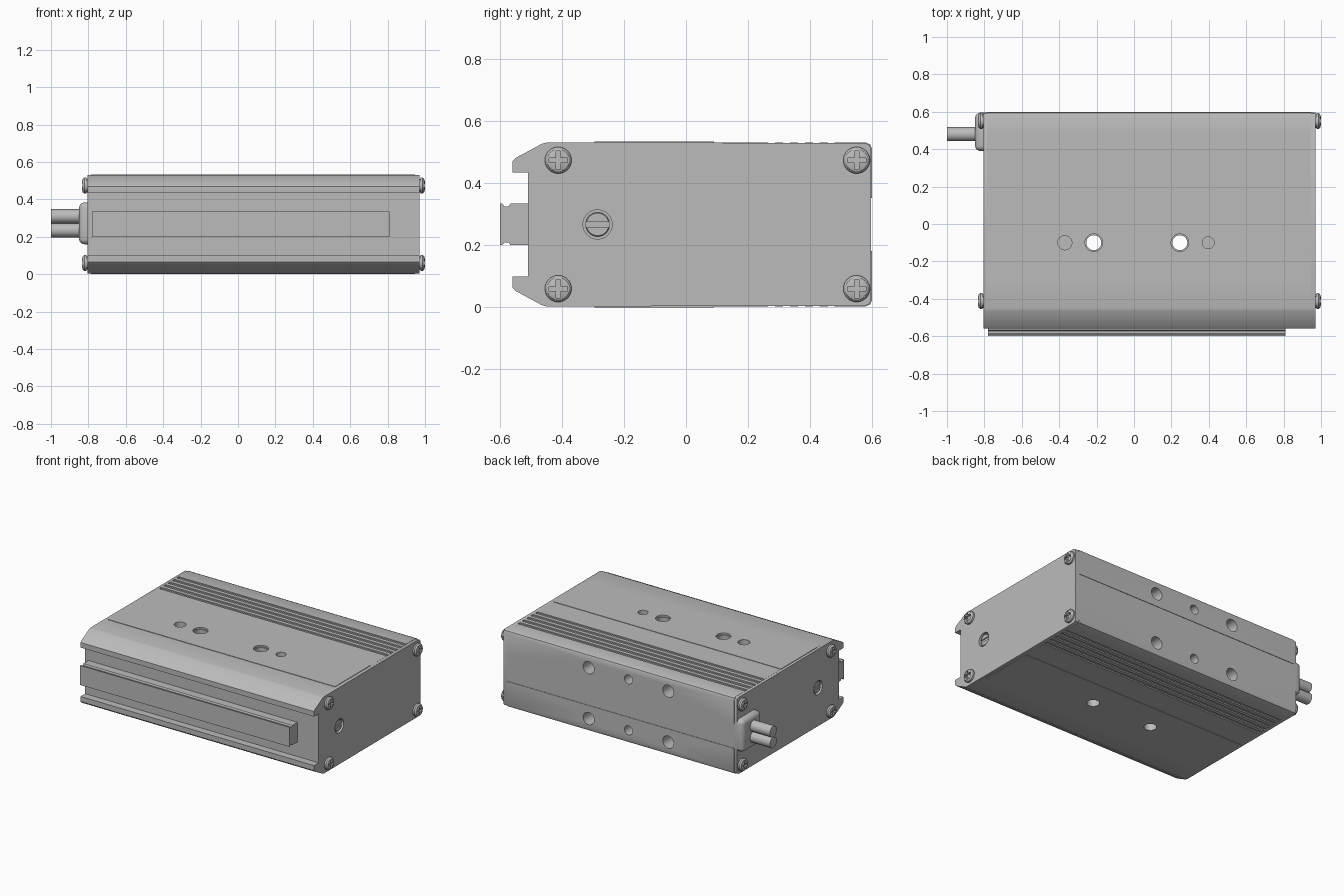
import bpy, bmesh, math
from mathutils import Vector, Matrix

if "Cube" in bpy.data.objects:
    bpy.data.objects.remove(bpy.data.objects["Cube"])

MID = 0.267  # height of the horizontal symmetry plane

grey = bpy.data.materials.new("light_grey")
grey.use_nodes = True
grey.diffuse_color = (0.5, 0.5, 0.5, 1)
grey.node_tree.nodes["Principled BSDF"].inputs["Base Color"].default_value = (0.5, 0.5, 0.5, 1)


def finish(name, bm):
    bmesh.ops.recalc_face_normals(bm, faces=bm.faces[:])
    mesh = bpy.data.meshes.new(name)
    bm.to_mesh(mesh)
    bm.free()
    mesh.materials.append(grey)
    ob = bpy.data.objects.new(name, mesh)
    bpy.context.collection.objects.link(ob)
    return ob


def activate(ob):
    bpy.ops.object.select_all(action="DESELECT")
    ob.select_set(True)
    bpy.context.view_layer.objects.active = ob


def smooth(ob):
    activate(ob)
    bpy.ops.object.shade_smooth_by_angle(angle=math.radians(30))


def extrusion(name, half, x0, x1):
    """Extrude along x a (y, height above middle) half profile mirrored about MID."""
    outline = [(y, MID + h) for y, h in half] + [(y, MID - h) for y, h in reversed(half)]
    bm = bmesh.new()
    face = bm.faces.new([bm.verts.new((x0, y, z)) for y, z in outline])
    ext = bmesh.ops.extrude_face_region(bm, geom=[face])["geom"]
    verts = [v for v in ext if isinstance(v, bmesh.types.BMVert)]
    bmesh.ops.translate(bm, verts=verts, vec=(x1 - x0, 0, 0))
    return finish(name, bm)


def lathe(name, profile, origin, axis, steps=32):
    """Revolve (radius, distance) points around an axis; the ends are closed."""
    bm = bmesh.new()
    pts = [(0, profile[0][1])] + profile + [(0, profile[-1][1])]
    verts = [bm.verts.new((r, 0, d)) for r, d in pts]
    edges = [bm.edges.new(pair) for pair in zip(verts, verts[1:])]
    bmesh.ops.spin(bm, geom=verts + edges, cent=(0, 0, 0), axis=(0, 0, 1),
                   angle=math.tau, steps=steps, use_merge=True)
    bmesh.ops.remove_doubles(bm, verts=bm.verts[:], dist=1e-5)
    turn = Vector(axis).to_track_quat("Z", "Y").to_matrix().to_4x4()
    bm.transform(Matrix.Translation(origin) @ turn)
    return finish(name, bm)


def box(name, center, size):
    bm = bmesh.new()
    bmesh.ops.create_cube(bm, size=1)
    bm.transform(Matrix.Translation(center) @ Matrix.Diagonal((*size, 1)))
    return finish(name, bm)


def cut(ob, cutters):
    for c in cutters:
        mod = ob.modifiers.new("cut", "BOOLEAN")
        mod.operation, mod.solver, mod.object = "DIFFERENCE", "EXACT", c
        activate(ob)
        bpy.ops.object.modifier_apply(modifier=mod.name)
        bpy.data.objects.remove(c)


# Extruded body with a front channel, shallow raised pad and top and bottom grooves
front = [(-.51, .168), (-.56, .168), (-.56, .203), (-.55, .214), (-.465, .26), (-.45, .264)]
grooves = []
for i in range(5):
    y = .265 + .048 * i
    grooves += [(y, .264), (y, .256), (y + .022, .256), (y + .022, .264)]
pad = [(-.295, .264), (-.295, .267), (.09, .267), (.09, .264)]
rear = [(.58, .264), (.594, .258), (.6, .244), (.6, .085), (.597, .085)]
body = extrusion("body", front + pad + grooves + rear, -.785, .945)

# Mounting holes: two through holes with counterbores, and blind holes
top = 2 * MID
holes = []
for x in (-.215, .245):
    holes.append(lathe("hole", [(.04, -.1), (.04, .7)], (x, -.1, 0), (0, 0, 1)))
    holes.append(lathe("counterbore", [(.047, -.012), (.047, .05)], (x, -.1, top), (0, 0, 1)))
for x, r in ((-.37, .038), (.397, .032)):
    holes.append(lathe("hole", [(r, -.1), (r, .1)], (x, -.1, top), (0, 0, 1)))
for h in (-.175, .175):
    for x, r in ((-.285, .042), (.017, .031), (.32, .042)):
        holes.append(lathe("hole", [(r, -.1), (r, .1)], (x, .6, MID + h), (0, 1, 0)))
cut(body, holes)
smooth(body)

# Front bar with a narrow groove along its upper and lower faces
bar = [(-.6, .067), (-.592, .067), (-.586, .058), (-.572, .058), (-.566, .067), (-.505, .067)]
extrusion("front_bar", bar, -.78, .81)

# End plates, each with four cross-head screws and a recessed slotted plug
plate = front + [(.575, .263), (.591, .256), (.597, .242)]
for side, sign, inner, outer in (("left", 1, .945, .97), ("right", -1, -.785, -.805)):
    axis = (sign, 0, 0)
    end = extrusion(side + "_end_plate", plate, inner, outer)
    cut(end, [lathe("hole", [(.047, -.1), (.047, .1)], (outer, -.285, MID), axis)])
    smooth(end)
    plug = lathe(side + "_plug", [(.039, -.03), (.039, -.01), (.036, -.007)],
                 (outer, -.285, MID), axis)
    cut(plug, [box("slot", (outer - sign * .007, -.285, MID), (.014, .1, .018))])
    smooth(plug)
    for y in (-.412, .55):
        for h in (-.207, .207):
            head = [(.036, -.005), (.036, .005), (.043, .005), (.043, .016),
                    (.036, .025), (.02, .03)]
            screw = lathe(side + "_screw", head, (outer, y, MID + h), axis)
            tip = (outer + sign * .03, y, MID + h)
            cut(screw, [box("slot", tip, (.03, .06, .015)), box("slot", tip, (.03, .015, .06))])
            smooth(screw)

# Rounded cable gland with two cable stubs
gland = box("cable_gland", (-.825, .493, .272), (.05, .206, .224))
bm = bmesh.new()
bm.from_mesh(gland.data)
outer_edges = [e for e in bm.edges if any(v.co.x < -.84 for v in e.verts)]
bmesh.ops.bevel(bm, geom=outer_edges, offset=.03, segments=4, profile=.5, affect="EDGES")
bm.to_mesh(gland.data)
bm.free()
smooth(gland)
for name, z in (("lower_cable", .235), ("upper_cable", .31)):
    smooth(lathe(name, [(.0375, 0), (.0375, .17)], (-.83, .48, z), (-1, 0, 0)))
